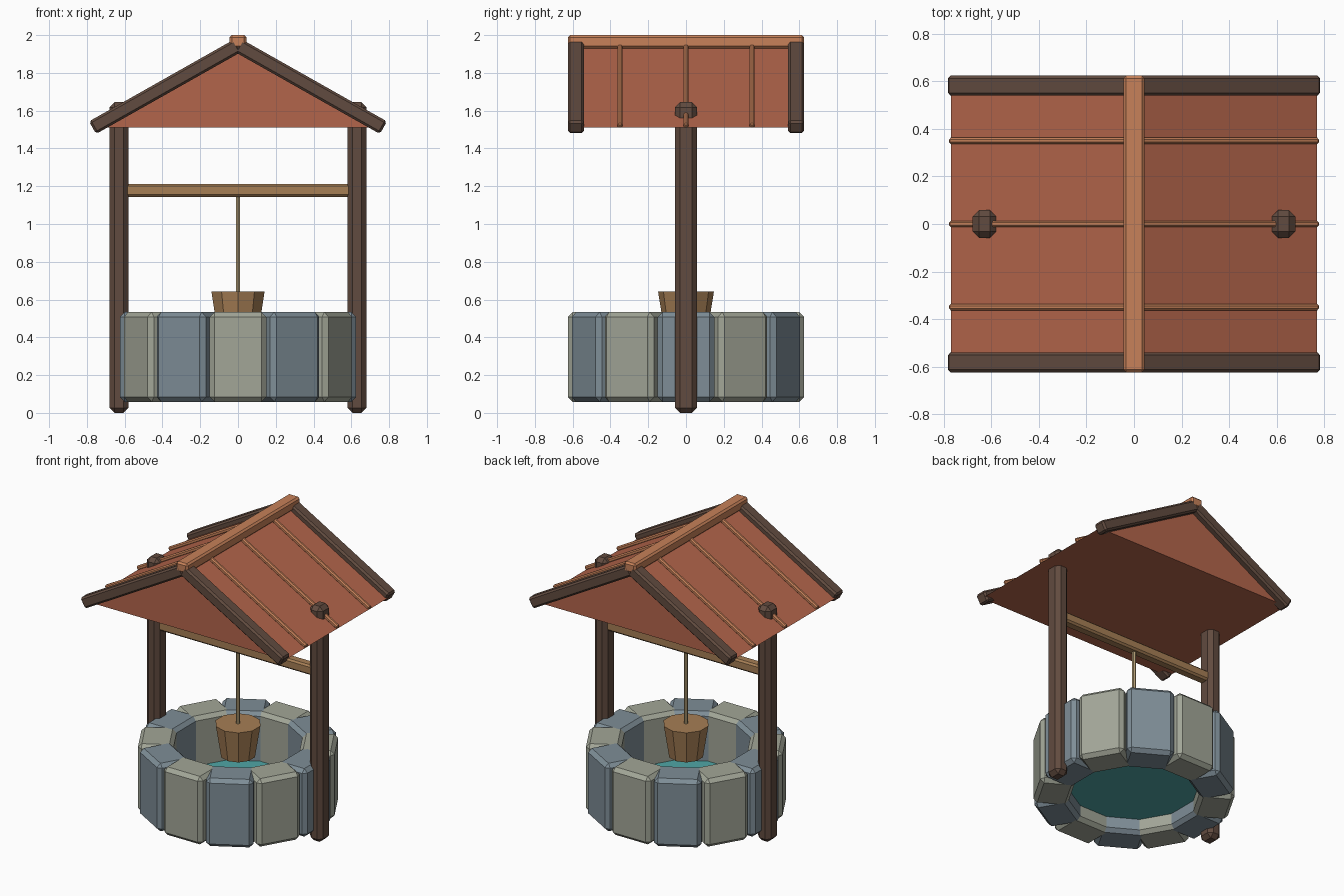
import bpy
from math import radians, atan2, cos, sin, pi, hypot

if "Cube" in bpy.data.objects:
    bpy.data.objects.remove(bpy.data.objects["Cube"])


def material(name, r, g, b):
    m = bpy.data.materials.new(name)
    m.diffuse_color = (r, g, b, 1)
    m.use_nodes = True
    m.node_tree.nodes["Principled BSDF"].inputs["Base Color"].default_value = m.diffuse_color
    return m


STONE_A = material("pale_stone", 0.36, 0.38, 0.31)
STONE_B = material("blue_stone", 0.21, 0.27, 0.31)
DARK = material("dark_timber", 0.12, 0.07, 0.05)
TILE = material("roof_red", 0.45, 0.13, 0.07)
TRIM = material("roof_trim", 0.57, 0.22, 0.10)
WOOD = material("light_wood", 0.38, 0.21, 0.09)
ROPE = material("rope", 0.45, 0.34, 0.18)
WATER = material("water", 0.08, 0.38, 0.38)


def box(name, size, loc, mat, bevel, rot=(0, 0, 0)):
    bpy.ops.mesh.primitive_cube_add(size=1, location=loc, rotation=rot)
    o = bpy.context.object
    o.name = name
    o.scale = size
    bpy.ops.object.transform_apply(location=False, rotation=False, scale=True)
    o.data.materials.append(mat)
    b = o.modifiers.new("bevel", 'BEVEL')
    b.width, b.segments = bevel, 1
    return o


def taper(name, sides, r_bottom, r_top, z0, z1, mat):
    bpy.ops.mesh.primitive_cone_add(vertices=sides, radius1=r_bottom, radius2=r_top,
                                    depth=z1 - z0, location=(0, 0, (z0 + z1) / 2))
    o = bpy.context.object
    o.name = name
    o.data.materials.append(mat)
    return o


# Ring of twelve stones in two alternating colours
R_IN, R_OUT = 0.40, 0.625
for i in range(12):
    a = -pi / 2 + i * pi / 6
    r = (R_IN + R_OUT) / 2
    box(f"wall_stone_{i + 1}", (R_OUT - R_IN, 0.30, 0.475),
        (r * cos(a), r * sin(a), 0.296), (STONE_A, STONE_B)[i % 2], 0.025, (0, 0, a))

# Water inside the ring
taper("water", 24, 0.43, 0.43, 0.16, 0.195, WATER)

# Posts, crossbar, rope and bucket
for side, label in ((-1, "left"), (1, "right")):
    box(f"{label}_post", (0.10, 0.116, 1.645), (side * 0.63, 0, 0.8225), DARK, 0.027)
box("crossbar", (1.22, 0.07, 0.07), (0, 0, 1.178), WOOD, 0.012)
taper("rope", 6, 0.013, 0.013, 0.60, 1.16, ROPE)
taper("bucket", 10, 0.112, 0.148, 0.42, 0.643, WOOD)

# Roof: solid gabled prism
HALF, EAVE, APEX, END = 0.77, 1.51, 1.945, 0.58
profile = [(-HALF, EAVE), (HALF, EAVE), (0, APEX)]
verts = [(x, y, z) for y in (-END, END) for x, z in profile]
mesh = bpy.data.meshes.new("roof")
mesh.from_pydata(verts, [], [(0, 1, 2), (5, 4, 3), (0, 3, 4, 1), (1, 4, 5, 2), (2, 5, 3, 0)])
mesh.materials.append(TILE)
bpy.context.collection.objects.link(bpy.data.objects.new("roof", mesh))

# Gable boards and roof battens on both slopes
slope = atan2(APEX - EAVE, HALF)
length = hypot(HALF, APEX - EAVE)
for side, label in ((-1, "left"), (1, "right")):
    def on_slope(name, y, width, thick, lift, mat, bevel):
        x = side * (HALF / 2 + lift * sin(slope))
        z = (EAVE + APEX) / 2 + lift * cos(slope)
        box(name, (length, width, thick), (x, y, z), mat, bevel, (0, side * slope, 0))

    for y, end in ((-0.5825, "front"), (0.5825, "back")):
        on_slope(f"{end}_{label}_gable_board", y, 0.085, 0.076, 0, DARK, 0.012)
    for n, y in enumerate((-0.35, 0, 0.35)):
        on_slope(f"{label}_batten_{n + 1}", y, 0.027, 0.03, 0.01, TRIM, 0.008)

# Ridge cap
box("ridge_cap", (0.09, 1.25, 0.07), (0, 0, 1.965), TRIM, 0.012)
